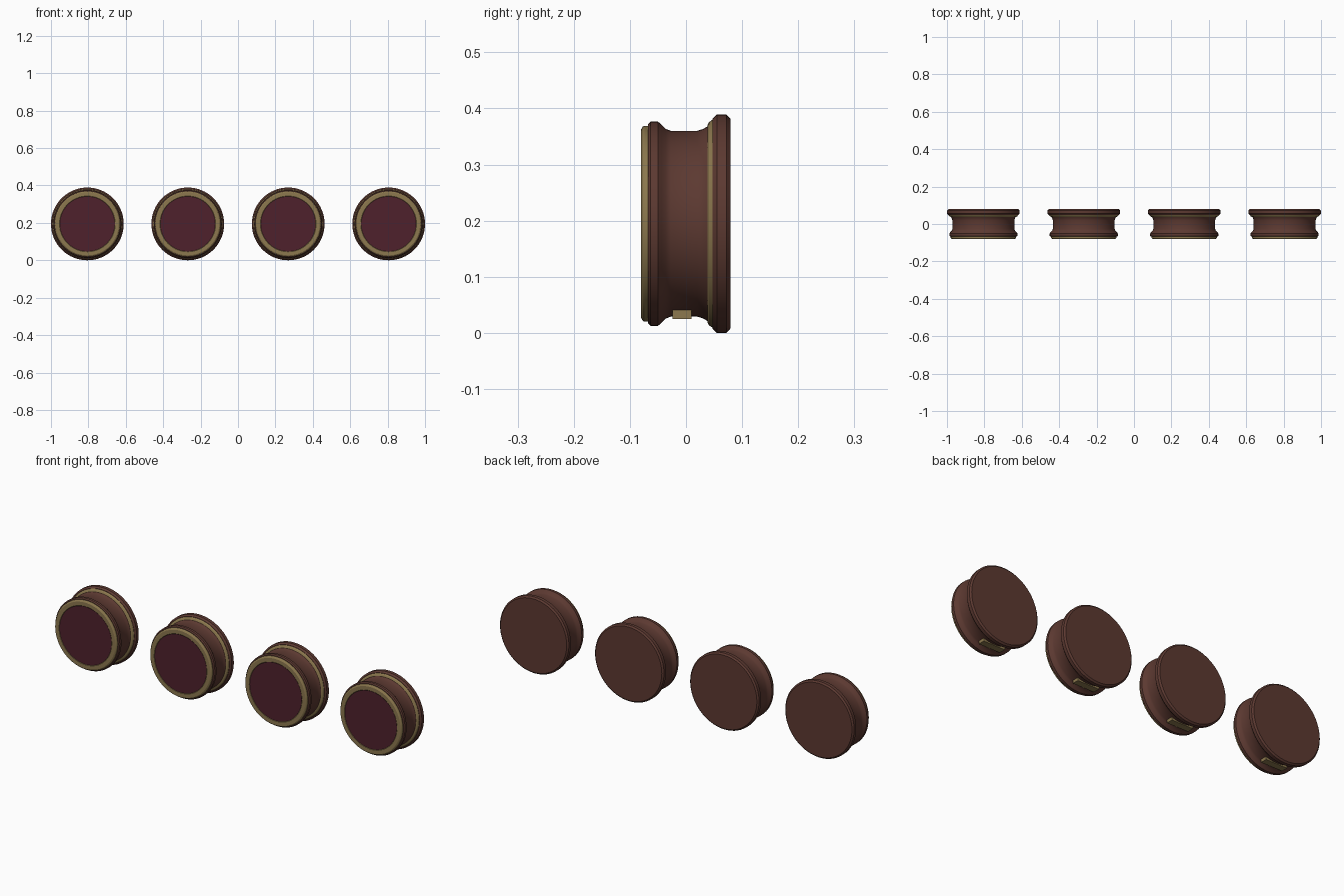
import bpy, bmesh, math
from mathutils import Matrix, Vector

if "Cube" in bpy.data.objects:
    bpy.data.objects.remove(bpy.data.objects["Cube"])

R = 0.1945          # outer radius, also height of the axis
SEGMENTS = 64


def material(name, rgb):
    """Flat colour given as sRGB 0-255, stored linear."""
    def lin(c):
        c /= 255
        return c / 12.92 if c <= 0.04045 else ((c + 0.055) / 1.055) ** 2.4
    m = bpy.data.materials.new(name)
    m.diffuse_color = (*[lin(c) for c in rgb], 1)
    m.use_nodes = True
    m.node_tree.nodes["Principled BSDF"].inputs["Base Color"].default_value = m.diffuse_color
    return m


BROWN = material("dark brown", (92, 57, 49))
GOLD = material("dull gold", (140, 120, 78))
MAROON = material("maroon", (78, 33, 44))


def finish(bm, name, mat, smooth=True):
    """Turn a bmesh into a mesh with one material."""
    bmesh.ops.recalc_face_normals(bm, faces=bm.faces)
    mesh = bpy.data.meshes.new(name)
    bm.to_mesh(mesh)
    bm.free()
    mesh.materials.append(mat)
    if smooth:
        mesh.shade_smooth()
        mesh.set_sharp_from_angle(angle=math.radians(25))
    return name, mesh


def lathe(name, profile, mat, closed=False):
    """Spin (y, radius) points around the y axis."""
    bm = bmesh.new()
    verts = [bm.verts.new((r, y, 0)) for y, r in profile]
    pairs = list(zip(verts, verts[1:]))
    if closed:
        pairs.append((verts[-1], verts[0]))
    edges = [bm.edges.new(p) for p in pairs]
    bmesh.ops.spin(bm, geom=verts + edges, cent=(0, 0, 0), axis=(0, 1, 0),
                   angle=math.tau, steps=SEGMENTS, use_merge=True)
    bmesh.ops.remove_doubles(bm, verts=bm.verts, dist=1e-5)
    return finish(bm, name, mat)


def box(name, size, centre, mat):
    bm = bmesh.new()
    bmesh.ops.create_cube(bm, size=1, matrix=Matrix.Translation(Vector(centre))
                          @ Matrix.Diagonal((*size, 1)))
    return finish(bm, name, mat, smooth=False)


parts = [
    # turned body: front bead, waist, and the start of the back flare
    lathe("turned_body", [
        (-0.068, 0), (-0.068, 0.177), (-0.063, 0.182), (-0.050, 0.182),
        (-0.044, 0.177), (-0.036, 0.169), (-0.027, 0.1655), (0.020, 0.1655),
        (0.031, 0.169), (0.039, 0.174), (0.039, 0)], BROWN),
    # back flange with chamfered rims
    lathe("back_flange", [
        (0.047, 0), (0.047, 0.187), (0.055, R), (0.072, R),
        (0.079, 0.187), (0.079, 0)], BROWN),
    # gold trim between flare and flange
    lathe("back_trim", [
        (0.038, 0.160), (0.038, 0.175), (0.041, 0.181), (0.048, 0.186),
        (0.048, 0.160)], GOLD, closed=True),
    # gold bezel around the face
    lathe("front_bezel", [
        (-0.067, 0.145), (-0.077, 0.145), (-0.080, 0.149), (-0.080, 0.168),
        (-0.077, 0.173), (-0.074, 0.1745), (-0.067, 0.1745)], GOLD, closed=True),
    # face disc
    lathe("face_disc", [
        (-0.067, 0), (-0.067, 0.147), (-0.079, 0.147), (-0.079, 0)], MAROON),
    # small plate under the waist
    box("bottom_plate", (0.12, 0.034, 0.025), (0, -0.007, 0.0375 - R), GOLD),
]

# four identical pieces in a row
for i in range(4):
    x = (i - 1.5) * 2 * (1 - R) / 3
    for name, mesh in parts:
        obj = bpy.data.objects.new(f"{name}_{i + 1}", mesh)
        obj.location = (x, 0, R)
        bpy.context.collection.objects.link(obj)
